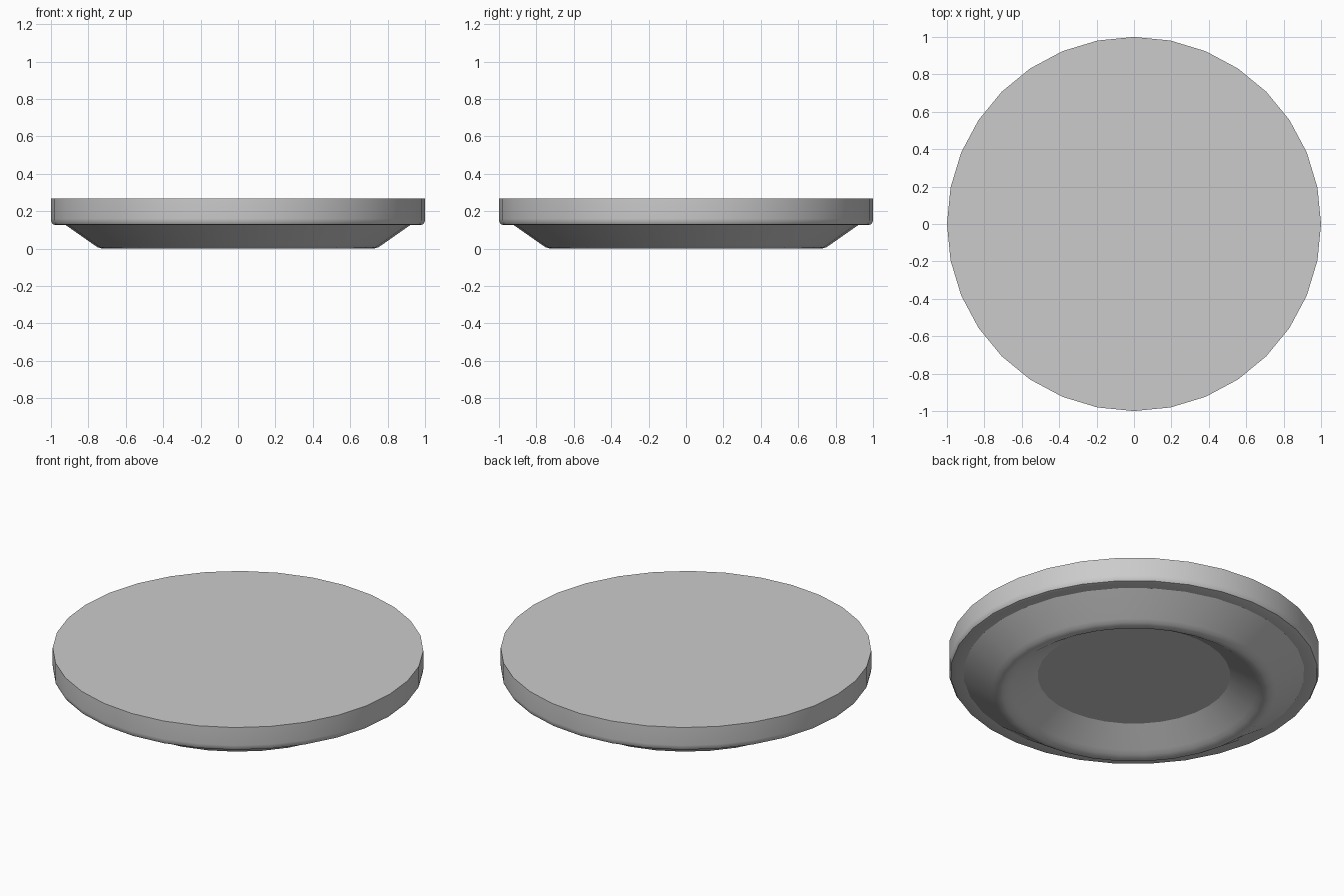
import bpy, bmesh
from math import cos, sin, pi, radians

if "Cube" in bpy.data.objects:
    bpy.data.objects.remove(bpy.data.objects["Cube"])

SIDES = 32

# Half profile (radius, height), from the recessed floor out to the top rim
profile = [
    (0.52, 0.11), (0.66, 0.024), (0.685, 0.009), (0.71, 0.001),   # recess wall
    (0.725, 0.0), (0.75, 0.007), (0.77, 0.02),                    # rounded foot
    (0.92, 0.125), (0.97, 0.125),                                 # slope and ledge
    (0.99, 0.13), (0.998, 0.142), (1.0, 0.16), (1.0, 0.267),      # outer wall
]


def lathe(name, points):
    """Revolve a profile around z and cap both ends."""
    bm = bmesh.new()
    rings = [[bm.verts.new((r * cos(2 * pi * i / SIDES), r * sin(2 * pi * i / SIDES), z))
              for i in range(SIDES)] for r, z in points]
    for a, b in zip(rings, rings[1:]):
        for i in range(SIDES):
            j = (i + 1) % SIDES
            bm.faces.new((a[i], a[j], b[j], b[i]))
    bm.faces.new(rings[0])
    bm.faces.new(rings[-1])
    bmesh.ops.recalc_face_normals(bm, faces=bm.faces)
    mesh = bpy.data.meshes.new(name)
    bm.to_mesh(mesh)
    bm.free()
    obj = bpy.data.objects.new(name, mesh)
    bpy.context.collection.objects.link(obj)
    return obj


# Round disc with a recessed underside
disc = lathe("round_base_disc", profile)
bpy.context.view_layer.objects.active = disc
disc.select_set(True)
bpy.ops.object.shade_smooth_by_angle(angle=radians(30))
